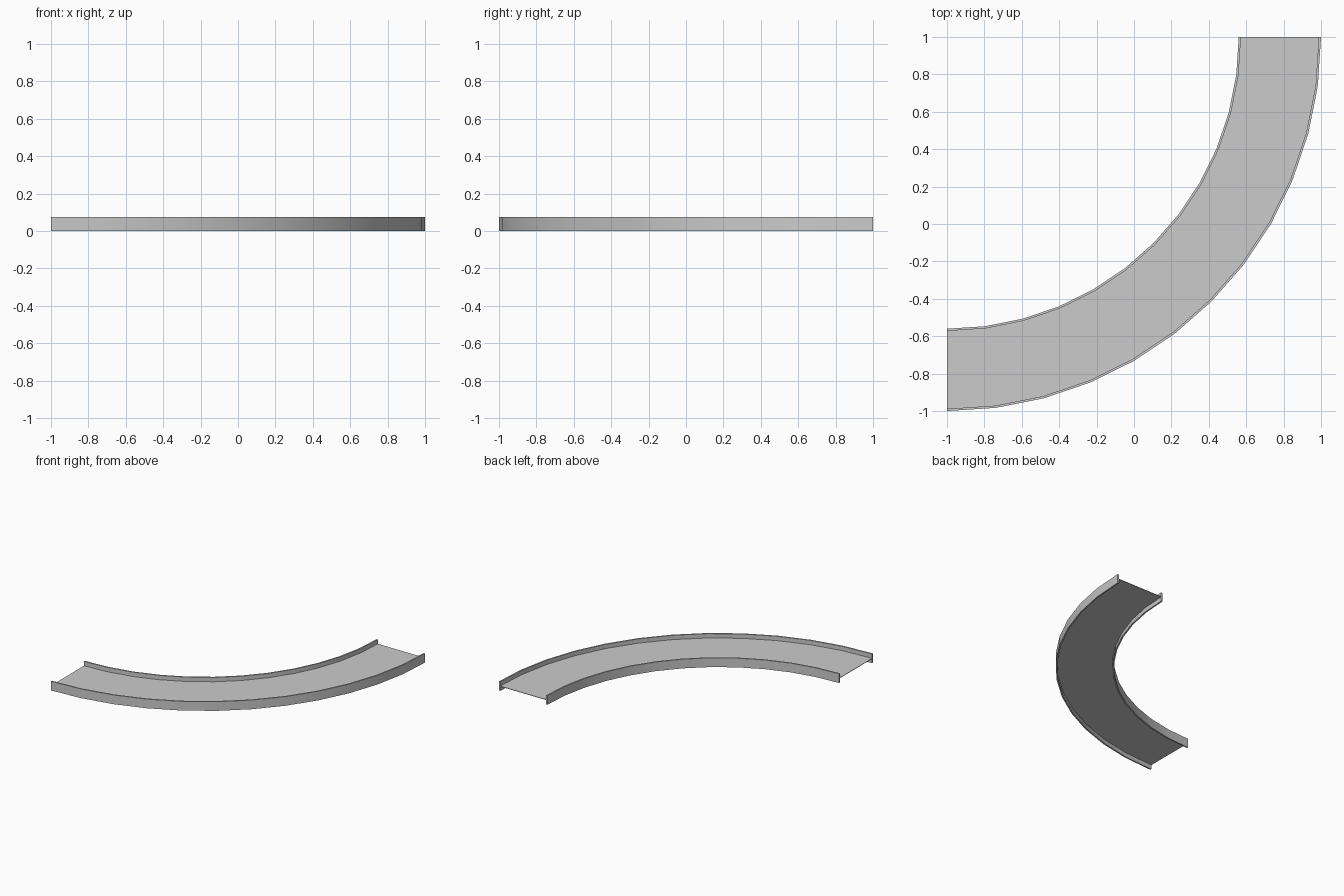
import bpy, bmesh, math

cube = bpy.data.objects.get("Cube")
if cube:
    bpy.data.objects.remove(cube, do_unlink=True)

CENTRE = (-1.0, 1.0)      # pivot of the quarter turn
INNER, OUTER = 1.56, 2.0  # outside faces of the two rails
RAIL = 0.012              # rail thickness
HEIGHT = 0.075
STEPS = 12

grey = bpy.data.materials.new("light grey")
grey.use_nodes = True
colour = (0.6, 0.6, 0.6, 1)
grey.diffuse_color = colour
grey.node_tree.nodes["Principled BSDF"].inputs["Base Color"].default_value = colour


def curved_bar(name, r0, r1, z0, z1):
    """Sweep a rectangular section through the quarter turn."""
    bm = bmesh.new()
    section = [(r0, z0), (r1, z0), (r1, z1), (r0, z1)]
    rings = []
    for i in range(STEPS + 1):
        a = -math.pi / 2 * (1 - i / STEPS)
        rings.append([bm.verts.new((CENTRE[0] + r * math.cos(a),
                                    CENTRE[1] + r * math.sin(a), z))
                      for r, z in section])
    for a, b in zip(rings, rings[1:]):
        for k in range(4):
            n = (k + 1) % 4
            bm.faces.new((a[k], a[n], b[n], b[k]))
    bm.faces.new(rings[0])
    bm.faces.new(rings[-1])
    bmesh.ops.recalc_face_normals(bm, faces=bm.faces)
    mesh = bpy.data.meshes.new(name)
    bm.to_mesh(mesh)
    bm.free()
    mesh.materials.append(grey)
    obj = bpy.data.objects.new(name, mesh)
    bpy.context.collection.objects.link(obj)
    bpy.ops.object.select_all(action='DESELECT')
    obj.select_set(True)
    bpy.context.view_layer.objects.active = obj
    bpy.ops.object.shade_smooth_by_angle(angle=math.radians(30))


# Side rails
curved_bar("inner_rail", INNER, INNER + RAIL, 0, HEIGHT)
curved_bar("outer_rail", OUTER - RAIL, OUTER, 0, HEIGHT)
# Thin deck at mid height between the rails
curved_bar("deck", INNER + RAIL, OUTER - RAIL, HEIGHT / 2 - 0.002, HEIGHT / 2 + 0.002)
